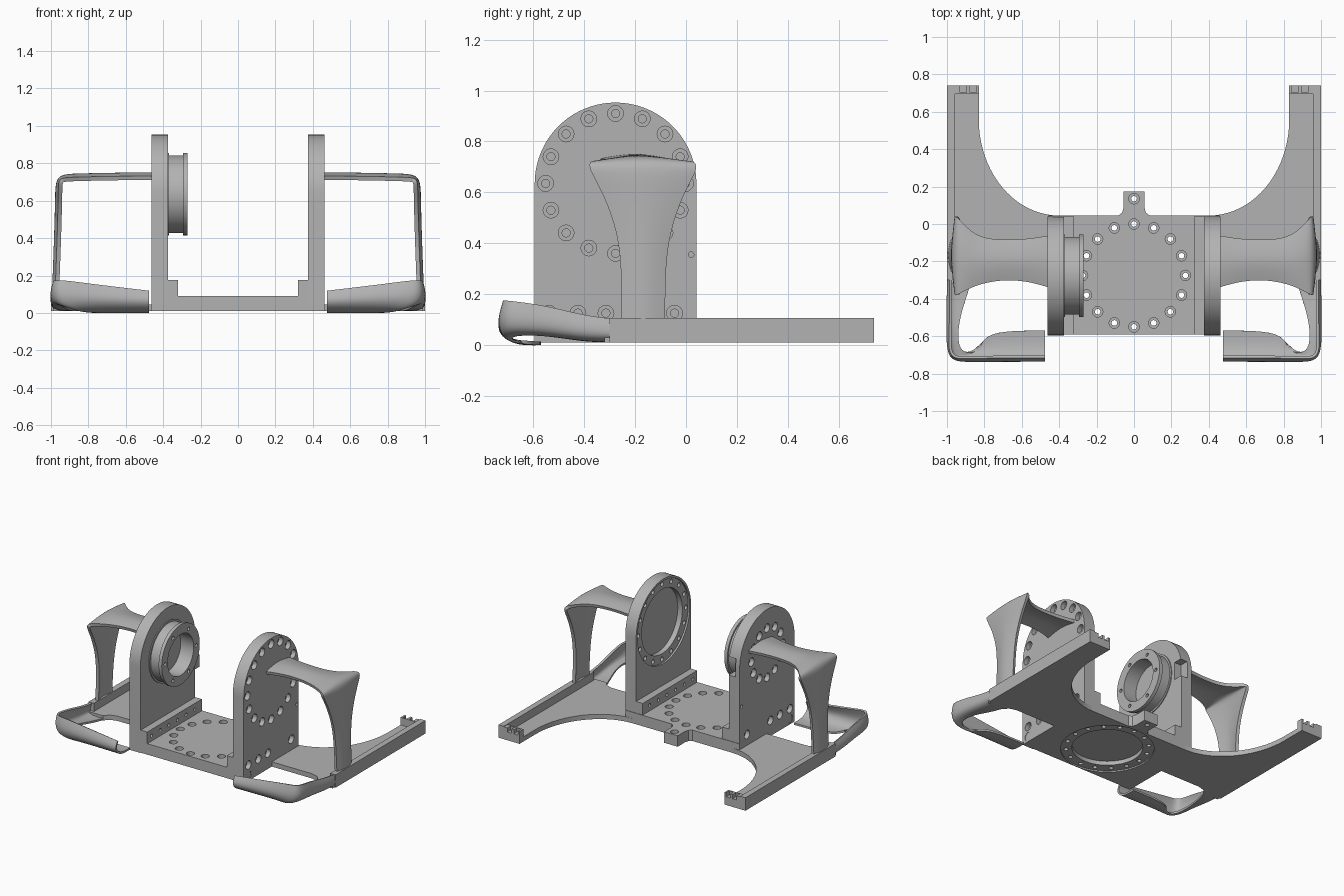
import bpy, bmesh
from math import sin, cos, pi
from mathutils import Vector

if "Cube" in bpy.data.objects:
    bpy.data.objects.remove(bpy.data.objects["Cube"])

grey = bpy.data.materials.new("plain grey")
grey.use_nodes = True
grey.diffuse_color = (0.45, 0.45, 0.45, 1)
grey.node_tree.nodes["Principled BSDF"].inputs["Base Color"].default_value = grey.diffuse_color
parts = []


def make(name, bm):
    bmesh.ops.recalc_face_normals(bm, faces=bm.faces)
    mesh = bpy.data.meshes.new(name)
    bm.to_mesh(mesh)
    bm.free()
    obj = bpy.data.objects.new(name, mesh)
    bpy.context.collection.objects.link(obj)
    mesh.materials.append(grey)
    parts.append(obj)
    return obj


def bake(obj):
    graph = bpy.context.evaluated_depsgraph_get()
    mesh = bpy.data.meshes.new_from_object(obj.evaluated_get(graph))
    obj.modifiers.clear()
    obj.data = mesh


def prism(bm, points, axis, lo, hi):
    """Extrude a flat outline along x or z."""
    def place(p, t):
        return (t, p[0], p[1]) if axis == "x" else (p[0], p[1], t)
    low = [bm.verts.new(place(p, lo)) for p in points]
    high = [bm.verts.new(place(p, hi)) for p in points]
    bm.faces.new(low)
    bm.faces.new(high)
    for i in range(len(low)):
        bm.faces.new((low[i - 1], low[i], high[i], high[i - 1]))


def box(bm, x, y, z):
    prism(bm, [(x[0], y[0]), (x[1], y[0]), (x[1], y[1]), (x[0], y[1])], "z", *z)


def lathe(bm, centre, axis, profile, sides=16, closed=False):
    """Revolve (radius, position) pairs round an x or z axis."""
    rings = []
    for r, t in profile:
        ring = []
        for k in range(sides):
            a = 2 * pi * k / sides
            u, v = centre[0] + r * cos(a), centre[1] + r * sin(a)
            ring.append(bm.verts.new((t, u, v) if axis == "x" else (u, v, t)))
        rings.append(ring)
    pairs = list(zip(rings, rings[1:]))
    if closed:
        pairs.append((rings[-1], rings[0]))
    else:
        bm.faces.new(rings[0])
        bm.faces.new(rings[-1])
    for a, b in pairs:
        for k in range(sides):
            bm.faces.new((a[k - 1], a[k], b[k], b[k - 1]))


def cut(obj, bm):
    cutter = make("cutter", bm)
    parts.remove(cutter)
    cutter.hide_render = True
    mod = obj.modifiers.new("cut", "BOOLEAN")
    mod.operation, mod.solver, mod.object = "DIFFERENCE", "EXACT", cutter
    bake(obj)
    bpy.data.objects.remove(cutter)


def circle(centre, radius, count):
    return [(centre[0] + radius * cos(2 * pi * k / count),
             centre[1] + radius * sin(2 * pi * k / count)) for k in range(count)]


def sheet(name, rows, thickness):
    """Smooth thin shell through rows of points."""
    bm = bmesh.new()
    grid = [[bm.verts.new(p) for p in row] for row in rows]
    for a, b in zip(grid, grid[1:]):
        for k in range(len(a) - 1):
            bm.faces.new((a[k], a[k + 1], b[k + 1], b[k]))
    obj = make(name, bm)
    sub = obj.modifiers.new("smooth", "SUBSURF")
    sub.levels = sub.render_levels = 3
    sub.boundary_smooth = "PRESERVE_CORNERS"
    solid = obj.modifiers.new("thickness", "SOLIDIFY")
    solid.thickness, solid.offset = thickness, 0
    bake(obj)


# Base plate with rear tab, bearing recess below and a ring of screw holes
hub = (0, -0.275)
half = [(0.46, -0.59), (0.46, 0.045), (0.085, 0.045), (0.064, 0.06), (0.055, 0.09), (0.055, 0.175)]
bm = bmesh.new()
prism(bm, half + [(-x, y) for x, y in reversed(half)], "z", 0.01, 0.09)
base = make("base_plate", bm)
for radius, depth in ((0.31, 0.02), (0.235, 0.05)):
    bm = bmesh.new()
    lathe(bm, hub, "z", [(radius, -0.05), (radius, depth)], 64)
    cut(base, bm)
bm = bmesh.new()
for c in circle(hub, 0.275, 16) + [(0, 0.135)]:
    lathe(bm, c, "z", [(0.015, -0.02), (0.015, 0.06), (0.028, 0.06), (0.028, 0.12)])
cut(base, bm)

axle = (-0.277, 0.635)
for s, side in ((1, "left"), (-1, "right")):
    # Round-topped upright
    arch = [(axle[0] + 0.318 * cos(pi * k / 40), axle[1] + 0.318 * sin(pi * k / 40)) for k in range(41)]
    bm = bmesh.new()
    prism(bm, arch + [(-0.595, 0.01), (0.041, 0.01)], "x", s * 0.375, s * 0.463)
    upright = make(side + "_upright", bm)
    if s > 0:
        for radius, depth in ((0.302, 0.388), (0.235, 0.425)):
            bm = bmesh.new()
            lathe(bm, axle, "x", [(radius, 0.3), (radius, depth)], 64)
            cut(upright, bm)
    else:
        bm = bmesh.new()
        box(bm, (-0.43, -0.3), (-0.03, 0.1), (0.57, 0.7))
        cut(upright, bm)
    holes = circle(axle, 0.275, 16) if s > 0 else circle(axle, 0.18, 12)
    holes += [(y, 0.125) for y in (-0.54, -0.425, -0.315, -0.045)] + [(-0.54, 0.05)]
    bm = bmesh.new()
    for c in holes:
        lathe(bm, c, "x", [(r, s * t) for r, t in ((0.016, 0.3), (0.016, 0.43), (0.031, 0.43), (0.031, 0.5))])
    lathe(bm, (0.02, 0.355), "x", [(0.011, s * 0.44), (0.011, s * 0.5)])
    cut(upright, bm)

    # Inner bracket joining upright and base
    bm = bmesh.new()
    box(bm, (s * 0.322, s * 0.376), (-0.59, 0.041), (0.085, 0.175))
    bracket = make(side + "_bracket", bm)
    bm = bmesh.new()
    for k in range(6):
        lathe(bm, (-0.54 + 0.1 * k, 0.13), "x", [(0.012, s * 0.3), (0.012, s * 0.35)])
    cut(bracket, bm)

    # Wing floor with a swept rear edge
    sweep = [(0.40 + 0.43 * sin(pi * k / 40), 0.56 - 0.515 * cos(pi * k / 40)) for k in range(21)]
    outline = sweep + [(0.83, 0.74), (0.99, 0.74), (0.99, -0.32), (0.87, -0.32),
                       (0.84, -0.285), (0.79, -0.27), (0.40, -0.27)]
    bm = bmesh.new()
    prism(bm, [(s * x, y) for x, y in outline], "z", 0.01, 0.045)
    make(side + "_wing", bm)
    bm = bmesh.new()
    box(bm, (s * 0.957, s), (-0.3, 0.74), (0.01, 0.105))
    make(side + "_wing_rim", bm)

    # Slotted block at the rear tip
    bm = bmesh.new()
    box(bm, (s * 0.83, s * 0.99), (0.695, 0.74), (0.01, 0.1))
    block = make(side + "_tip_block", bm)
    bm = bmesh.new()
    for x in (0.86, 0.912):
        box(bm, (s * (x - 0.017), s * (x + 0.017)), (0.702, 0.8), (0.07, 0.2))
    cut(block, bm)

    # Small studs on the outer rim
    bm = bmesh.new()
    for y in (-0.205, -0.165, -0.125):
        lathe(bm, (y, 0.03), "x", [(0.017, s * 0.98), (0.017, s)], 6)
    make(side + "_rim_studs", bm)

    # Curved bumper: each row runs top edge, outer bulge, bottom, inner lip
    rows = [
        [(0.475, -0.71, 0.115), (0.475, -0.745, 0.06), (0.475, -0.68, 0.004), (0.475, -0.57, 0.006)],
        [(0.78, -0.71, 0.152), (0.78, -0.745, 0.07), (0.78, -0.68, 0.004), (0.8, -0.57, 0.006)],
        [(0.92, -0.715, 0.172), (0.92, -0.74, 0.09), (0.9, -0.72, 0.02), (0.82, -0.68, 0.012)],
        [(0.99, -0.71, 0.175), (1, -0.72, 0.12), (0.99, -0.715, 0.06), (0.94, -0.7, 0.045)],
        [(0.98, -0.55, 0.153), (1, -0.55, 0.1), (0.99, -0.55, 0.05), (0.945, -0.55, 0.045)],
        [(0.98, -0.4, 0.112), (1, -0.4, 0.07), (0.99, -0.4, 0.018), (0.9, -0.4, 0.018)],
        [(0.98, -0.28, 0.1), (0.993, -0.28, 0.06), (0.99, -0.28, 0.017), (0.86, -0.28, 0.017)]]
    sheet(side + "_bumper", [[(s * x, y, z) for x, y, z in row] for row in rows], 0.014)

    # Waisted support arm: x, z, front edge, back edge
    spine = [(0.46, 0.735, -0.335, -0.065), (0.58, 0.735, -0.3, -0.085), (0.72, 0.733, -0.295, -0.09),
             (0.85, 0.73, -0.325, -0.07), (0.94, 0.727, -0.375, 0.03), (0.962, 0.7, -0.385, 0.05),
             (0.963, 0.6, -0.325, -0.01), (0.967, 0.45, -0.268, -0.065), (0.972, 0.3, -0.25, -0.085),
             (0.98, 0.09, -0.25, -0.085)]
    rows = []
    for x, z, front, back in spine:
        up = Vector((0, 0, 0.014)) if x < 0.95 else Vector((s * 0.012, 0, 0))
        mid = Vector((s * x, (front + back) / 2, z))
        span = Vector((0, (back - front) / 2, 0))
        rows.append([mid - span - up, mid - span / 2, mid + up * 0.5, mid + span / 2, mid + span - up])
    sheet(side + "_arm", rows, 0.022)

# Grooved bearing ring on the right upright
bm = bmesh.new()
lathe(bm, axle, "x", [(0.15, -0.385), (0.22, -0.385), (0.22, -0.368), (0.207, -0.368), (0.207, -0.295),
                      (0.22, -0.295), (0.22, -0.27), (0.15, -0.27)], 64, closed=True)
ring = make("bearing_ring", bm)
bm = bmesh.new()
for c in circle(axle, 0.18, 6):
    lathe(bm, c, "x", [(0.013, -0.32), (0.013, -0.2)])
cut(ring, bm)

# Smooth shading with sharp edges kept
bpy.ops.object.select_all(action="DESELECT")
for obj in parts:
    obj.select_set(True)
bpy.context.view_layer.objects.active = parts[0]
bpy.ops.object.shade_smooth_by_angle(angle=0.6)
